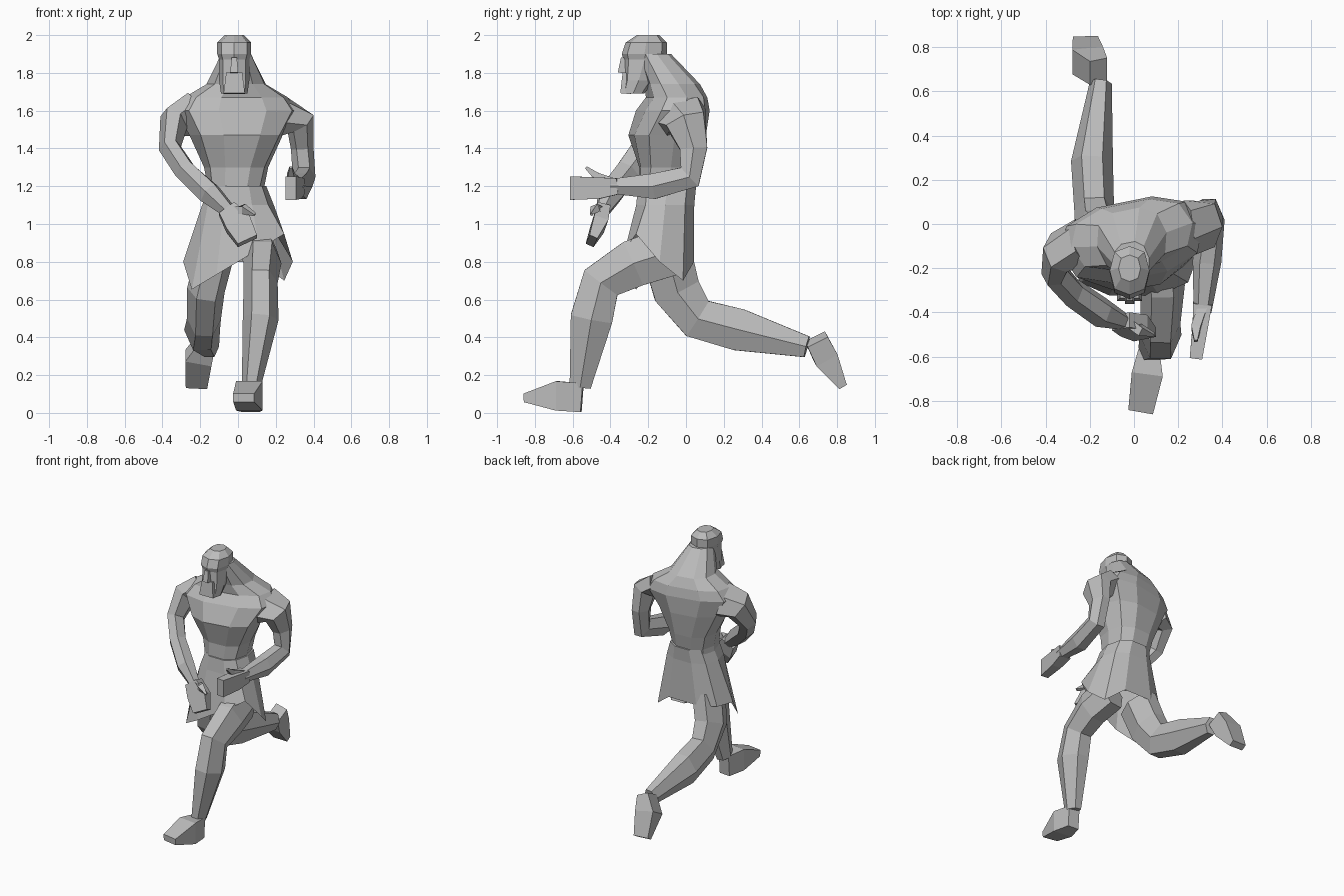
import bpy, bmesh, math
from mathutils import Vector

default = bpy.data.objects.get("Cube")
if default:
    bpy.data.objects.remove(default, do_unlink=True)

# One plain grey for the whole figure
grey = bpy.data.materials.new("plain grey")
grey.use_nodes = True
grey.diffuse_color = (.5, .5, .5, 1)
shader = grey.node_tree.nodes["Principled BSDF"]
shader.inputs["Base Color"].default_value = grey.diffuse_color


def loft(name, rings):
    """Skin a list of equal-length point rings and close both ends."""
    bm = bmesh.new()
    loops = [[bm.verts.new(point) for point in ring] for ring in rings]
    count = len(loops[0])
    for low, high in zip(loops, loops[1:]):
        for i in range(count):
            j = (i + 1) % count
            bm.faces.new((low[i], low[j], high[j], high[i]))
    bm.faces.new(reversed(loops[0]))
    bm.faces.new(loops[-1])
    bmesh.ops.recalc_face_normals(bm, faces=bm.faces)
    mesh = bpy.data.meshes.new(name)
    bm.to_mesh(mesh)
    bm.free()
    mesh.materials.append(grey)
    obj = bpy.data.objects.new(name, mesh)
    bpy.context.collection.objects.link(obj)


def limb(name, path, girths, depth_start, depth_end, sides=6):
    """Tube along a path; depth is front-to-back thickness relative to girth."""
    centres = [Vector(point) for point in path]
    last = len(centres) - 1
    turn = math.pi / sides if sides == 4 else 0
    rings = []
    for i, (centre, girth) in enumerate(zip(centres, girths)):
        along = (centres[min(i + 1, last)] - centres[max(i - 1, 0)]).normalized()
        side = Vector((1, 0, 0))
        side = (side - along * side.dot(along)).normalized()
        front = along.cross(side)
        depth = depth_start + (depth_end - depth_start) * i / last
        angles = [math.tau * k / sides + turn for k in range(sides)]
        rings.append([centre + girth * (side * math.cos(a) + front * depth * math.sin(a))
                      for a in angles])
    loft(name, rings)


def level(z, y, half_width, half_depth, x=0, twist=0, sides=10):
    """Horizontal, slightly squared ellipse turned about its own centre."""
    ring = []
    for k in range(sides):
        a = math.tau * k / sides
        c, s = math.cos(a), math.sin(a)
        across = half_width * math.copysign(abs(c) ** .8, c)
        back = half_depth * math.copysign(abs(s) ** .8, s)
        ring.append((x + across * math.cos(twist) - back * math.sin(twist),
                     y + across * math.sin(twist) + back * math.cos(twist), z))
    return ring


def hem_height(x, y):
    """Front hem slants up over the leading thigh; one corner droops behind."""
    if y < -.2:
        return .8 + .6 * x
    return .7 if x > .2 and y > -.1 else .8


# Torso from hips to neck, the chest turned against the hips
torso_levels = [
    (1.1, -.1, .16, .14), (1.2, -.1, .15, .15), (1.3, -.09, .17, .16), (1.47, -.1, .25, .2),
    (1.6, -.07, .33, .18), (1.67, -.05, .28, .15), (1.74, -.07, .16, .14), (1.9, -.17, .08, .09),
]
loft("torso", [level(*size, x=-.01, twist=min(max(size[0] - 1.2, 0) * .6, .2))
               for size in torso_levels])

# Short skirt
hem = [(x, y, hem_height(x, y)) for x, y, z in level(.8, -.14, .29, .19)]
lining = level(1, -.12, .2, .13)
loft("skirt", [lining, hem, level(1.1, -.11, .19, .16), level(1.2, -.1, .15, .16)])

# Head
head_levels = [(1.69, -.28, .07, .06), (1.76, -.25, .08, .08), (1.87, -.22, .08, .11),
               (1.9, -.22, .09, .12), (1.96, -.21, .09, .11), (2, -.2, .05, .06)]
loft("head", [level(*size, x=-.02, sides=8) for size in head_levels])

# Face
limb("nose", [(-.02, -.33, 1.88), (-.02, -.34, 1.8)], [.02, .03], 1, 1, sides=4)
limb("beard", [(-.02, -.31, 1.8), (-.02, -.32, 1.69)], [.06, .08], .6, .5, sides=4)

# Legs: hip, thigh, knee, calf, ankle
leg_girths = [.1, .1, .09, .095, .05]
leading = [(.11, -.1, .85), (.13, -.28, .79), (.12, -.45, .69), (.12, -.5, .5), (.07, -.56, .14)]
trailing = [(-.12, -.1, .84), (-.17, -.05, .65), (-.18, .06, .5), (-.19, .28, .44), (-.15, .64, .35)]
limb("left_leg", leading, leg_girths, 1.5, 1.3)
limb("right_leg", trailing, leg_girths, 1.5, 1.3)

# Feet: ankle, ball, toes
foot_girths = [.06, .1, .08]
limb("left_foot", [(.07, -.55, .08), (.06, -.68, .09), (.03, -.85, .08)],
     foot_girths, 1.8, .4, sides=4)
limb("right_foot", [(-.16, .69, .39), (-.21, .74, .29), (-.22, .83, .14)],
     foot_girths, 1.4, .4, sides=4)

# Arms: collar, shoulder, upper arm, elbow, forearm, wrist
arm_girths = [.09, .08, .06, .06, .065, .04]
forward_arm = [(.24, -.02, 1.57), (.33, 0, 1.54), (.34, .04, 1.4), (.35, .02, 1.25),
               (.33, -.17, 1.2), (.31, -.4, 1.2)]
crossing_arm = [(-.24, -.08, 1.58), (-.34, -.13, 1.54), (-.36, -.22, 1.4), (-.28, -.31, 1.28),
                (-.15, -.4, 1.16), (-.05, -.44, 1.07)]
limb("left_arm", forward_arm, arm_girths, 1.6, 1.1)
limb("right_arm", crossing_arm, arm_girths, 1.5, 1)

# Hands: wrist, palm, fingertips
limb("left_hand", [(.31, -.36, 1.2), (.3, -.46, 1.19), (.28, -.61, 1.19)],
     [.06, .05, .04], 1, 2.2, sides=4)
limb("right_hand", [(-.06, -.44, 1.08), (0, -.46, 1), (.05, -.5, .91)],
     [.07, .1, .08], .7, .4, sides=4)

# Thumbs
thumb_girths = [.03, .03, .01]
limb("left_thumb", [(.31, -.38, 1.22), (.28, -.47, 1.25), (.28, -.53, 1.3)],
     thumb_girths, 1, 1, sides=4)
limb("right_thumb", [(-.03, -.45, 1.07), (.03, -.48, 1.08), (.09, -.5, 1.05)],
     thumb_girths, 1, 1, sides=4)
